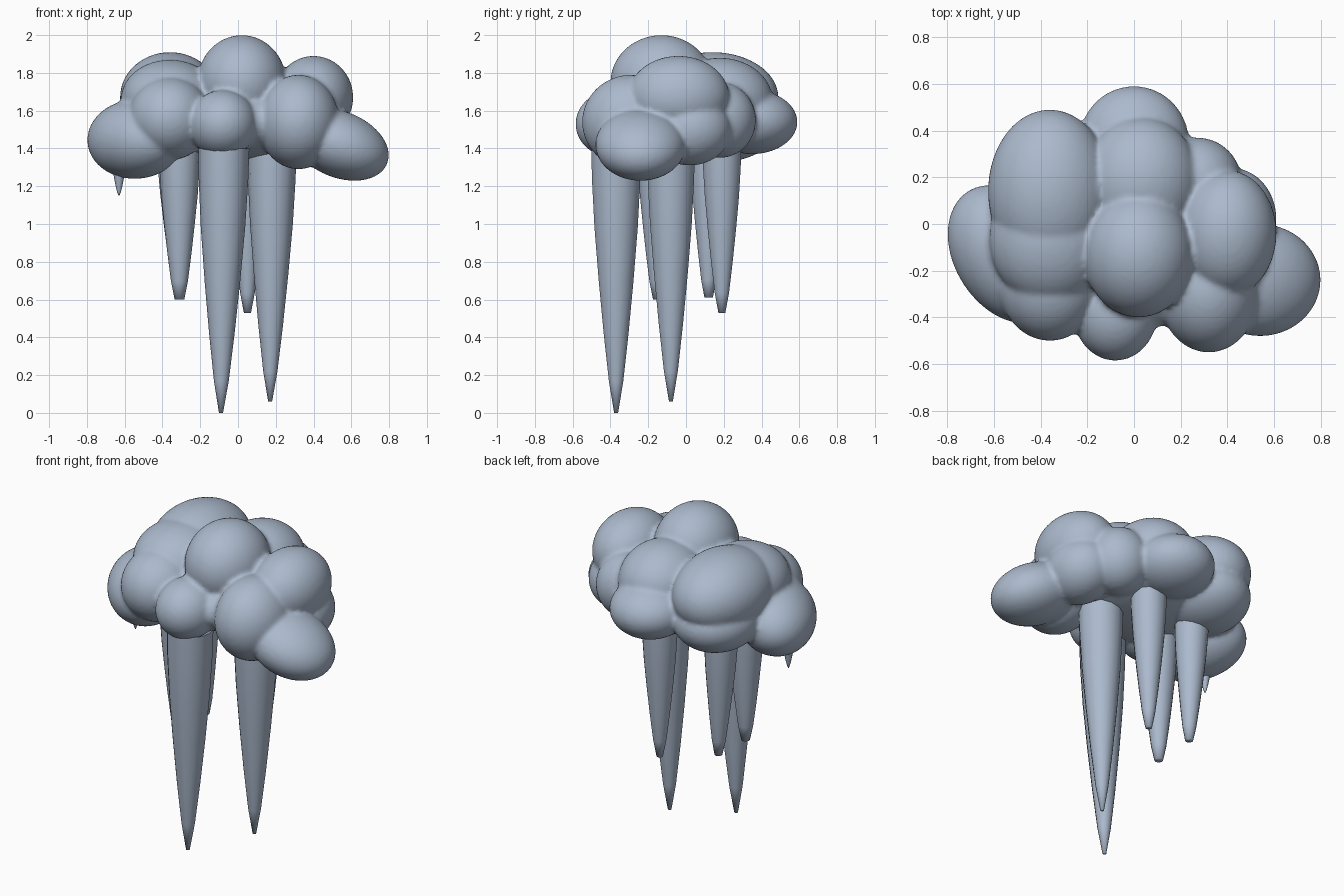
import bpy, bmesh, math
from mathutils import Matrix, Vector, Euler

if "Cube" in bpy.data.objects:
    bpy.data.objects.remove(bpy.data.objects["Cube"])

mat = bpy.data.materials.new("pale_blue_grey")
mat.diffuse_color = (0.41, 0.49, 0.61, 1)
mat.use_nodes = True
mat.node_tree.nodes["Principled BSDF"].inputs["Base Color"].default_value = mat.diffuse_color


def make_object(name, bm):
    me = bpy.data.meshes.new(name)
    bm.to_mesh(me)
    bm.free()
    me.materials.append(mat)
    for p in me.polygons:
        p.use_smooth = True
    ob = bpy.data.objects.new(name, me)
    bpy.context.collection.objects.link(ob)
    return ob


# Cloud: puffy lobes (centre, radii, tilt about y, turn about z)
LOBES = [
    ((0.02, -0.13, 1.75), (0.235, 0.27, 0.25), 0, 0),      # crown
    ((-0.36, 0.14, 1.67), (0.265, 0.35, 0.24), 0, 0),      # upper left
    ((0.40, -0.04, 1.67), (0.21, 0.27, 0.22), 0, 0),       # upper right
    ((-0.36, -0.06, 1.66), (0.26, 0.29, 0.21), 0, 0),      # left shoulder
    ((0.03, 0.18, 1.65), (0.25, 0.28, 0.23), 0, 0),        # upper back
    ((-0.54, -0.13, 1.45), (0.23, 0.32, 0.21), -12, 32),   # far left
    ((0.54, -0.24, 1.42), (0.27, 0.24, 0.175), 22, 0),     # far right
    ((-0.36, -0.25, 1.56), (0.22, 0.25, 0.22), 0, 0),      # front left
    ((-0.08, -0.38, 1.53), (0.18, 0.205, 0.18), 0, 0),     # front middle
    ((0.32, -0.29, 1.54), (0.215, 0.26, 0.25), 0, 0),      # front right
    ((0.00, 0.35, 1.54), (0.235, 0.24, 0.17), 0, 0),       # back
    ((0.27, 0.18, 1.55), (0.19, 0.19, 0.20), 0, 0),        # back right
    ((0.42, 0.02, 1.50), (0.19, 0.22, 0.19), 0, 0),        # right side
    ((-0.36, 0.20, 1.52), (0.25, 0.28, 0.19), 0, 0),       # back left
    ((0.0, -0.03, 1.54), (0.50, 0.42, 0.20), 0, 0),        # core
]
bm = bmesh.new()
for c, r, tilt, turn in LOBES:
    rot = Euler((0, math.radians(tilt), math.radians(turn))).to_matrix().to_4x4()
    m = Matrix.Translation(c) @ rot @ Matrix.Diagonal((*r, 1))
    bmesh.ops.create_icosphere(bm, subdivisions=4, radius=1, matrix=m)
cloud = make_object("cloud", bm)
rm = cloud.modifiers.new("merge", 'REMESH')
rm.mode = 'VOXEL'
rm.voxel_size = 0.014
rm.use_smooth_shade = True
sm = cloud.modifiers.new("soften", 'SMOOTH')
sm.factor = 0.5
sm.iterations = 3


# Hanging spikes: rounded taper, open top hidden inside the cloud
PROFILE = [(0.0, 1.0), (0.12, 0.97), (0.3, 0.87), (0.5, 0.70),
           (0.7, 0.50), (0.88, 0.29), (1.0, 0.08)]


def spike(name, x, y, top, tip, radius, dx=0.0, sides=14, blunt=0.0):
    bm = bmesh.new()
    rings = []
    for t, k in PROFILE:
        z = top + (tip - top) * t
        k += blunt * t * t
        rings.append([bm.verts.new((x + dx * t + radius * k * math.cos(a),
                                    y + radius * k * math.sin(a), z))
                      for a in (2 * math.pi * i / sides for i in range(sides))])
    for a, b in zip(rings, rings[1:]):
        for i in range(sides):
            j = (i + 1) % sides
            bm.faces.new((b[i], b[j], a[j], a[i]))
    bm.faces.new(list(reversed(rings[-1])))
    make_object(name, bm)


spike("front_spike", -0.075, -0.37, 1.40, 0.0, 0.135, -0.015)
spike("right_spike", 0.18, -0.08, 1.40, 0.06, 0.13, -0.01)
spike("left_front_spike", -0.31, -0.15, 1.40, 0.60, 0.11, 0.0, blunt=0.15)
spike("left_back_spike", -0.33, 0.12, 1.40, 0.61, 0.10, 0.02, blunt=0.15)
spike("back_spike", 0.05, 0.19, 1.40, 0.53, 0.105, blunt=0.1)
spike("left_drip", -0.63, -0.12, 1.32, 1.15, 0.035, sides=8)
